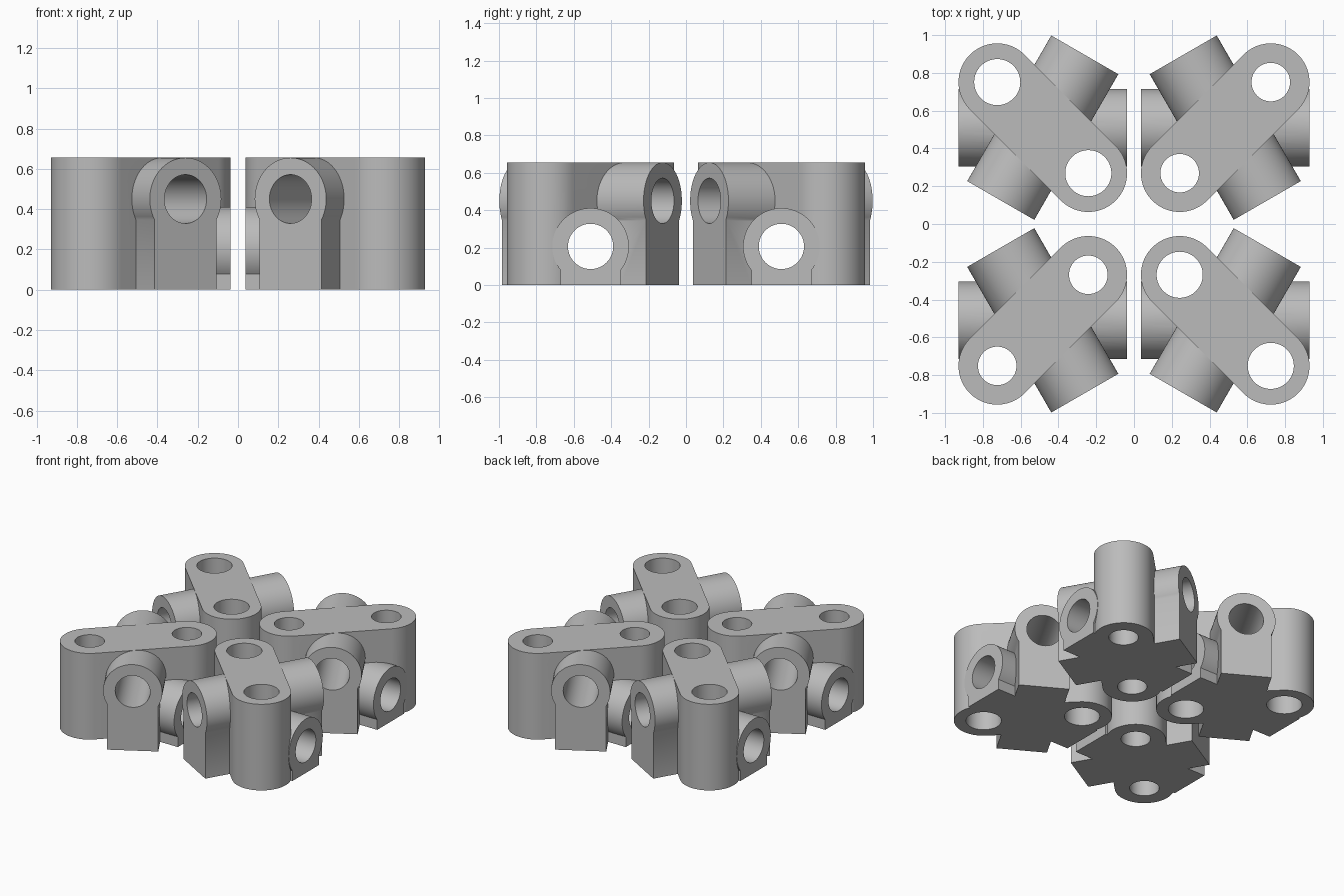
import bpy, bmesh
from math import pi, cos, sin, acos, radians
from mathutils import Matrix, Vector

cube = bpy.data.objects.get("Cube")
if cube:
    bpy.data.objects.remove(cube)

grey = bpy.data.materials.new("plain_grey")
grey.use_nodes = True
colour = (0.5, 0.5, 0.5, 1)
grey.diffuse_color = colour
grey.node_tree.nodes["Principled BSDF"].inputs["Base Color"].default_value = colour

HEIGHT = 0.656      # block height
R = 0.205           # outer radius of every rounded part
HALF = 0.445        # half length of the tubes
REACH = 0.341       # upright hole distance from the bracket centre
BORE = 0.121        # bore radius of the lying tubes
CENTRE = Vector((0.483, 0.51, 0))


def arc(r, cx, cy, start, end, n=48):
    step = (end - start) / n
    return [(cx + r * cos(start + i * step), cy + r * sin(start + i * step)) for i in range(n + 1)]


def prism(name, outline, matrix, low, high):
    """Extrude a closed 2D outline along local z and place it."""
    bm = bmesh.new()
    face = bm.faces.new([bm.verts.new((u, v, low)) for u, v in outline])
    moved = bmesh.ops.extrude_face_region(bm, geom=[face])["geom"]
    bmesh.ops.translate(bm, vec=(0, 0, high - low),
                        verts=[g for g in moved if isinstance(g, bmesh.types.BMVert)])
    bmesh.ops.transform(bm, matrix=matrix, verts=bm.verts)
    bmesh.ops.recalc_face_normals(bm, faces=bm.faces)
    mesh = bpy.data.meshes.new(name)
    bm.to_mesh(mesh)
    bm.free()
    mesh.materials.append(grey)
    obj = bpy.data.objects.new(name, mesh)
    bpy.context.collection.objects.link(obj)
    return obj


def lying(centre, angle, z):
    """Frame whose local z runs level along the angle and whose local y is up."""
    turn = Matrix.Rotation(angle, 4, "Z") @ Matrix.Rotation(pi / 2, 4, "Z") @ Matrix.Rotation(pi / 2, 4, "X")
    return Matrix.Translation(centre + Vector((0, 0, z))) @ turn


def footed_tube(name, centre, angle, z, foot):
    """Round tube standing on a narrower straight foot that reaches the ground."""
    dip = acos(foot / R)
    outline = arc(R, 0, 0, -dip, pi + dip) + [(-foot, -z), (foot, -z)]
    return prism(name, outline, lying(centre, angle, z), -HALF, HALF)


def circle(r):
    return arc(r, 0, 0, 0, 2 * pi, 64)[:-1]


def combine(target, tool, operation):
    mod = target.modifiers.new(operation.lower(), "BOOLEAN")
    mod.operation = operation
    mod.solver = "EXACT"
    mod.object = tool
    bpy.context.view_layer.objects.active = target
    bpy.ops.object.modifier_apply(modifier=mod.name)
    bpy.data.objects.remove(tool)


def bracket(name, sx, sy, hole):
    centre = Vector((CENTRE.x * sx, CENTRE.y * sy, 0))
    side = sx * sy
    slope = radians(45) * side
    # upright rounded block
    stadium = arc(R, REACH, 0, -pi / 2, pi / 2) + arc(R, -REACH, 0, pi / 2, 3 * pi / 2)
    upright = Matrix.Translation(centre) @ Matrix.Rotation(slope, 4, "Z")
    body = prism(name, stadium, upright, 0, HEIGHT)
    # low crosswise tube and high slanted tube
    tubes = [(0, 0.206, 0.16), (radians(120) * side, 0.45, 0.177)]
    for angle, z, foot in tubes:
        combine(body, footed_tube("tube", centre, angle, z, foot), "UNION")
    # bores along both tubes
    for angle, z, foot in tubes:
        combine(body, prism("bore", circle(BORE), lying(centre, angle, z), -1, 1), "DIFFERENCE")
    # two upright holes
    for end in (-REACH, REACH):
        place = upright @ Matrix.Translation((end, 0, 0))
        combine(body, prism("hole", circle(hole), place, -1, 1), "DIFFERENCE")
    # smooth rounds, sharp rims
    bpy.ops.object.select_all(action="DESELECT")
    body.select_set(True)
    bpy.context.view_layer.objects.active = body
    bpy.ops.object.shade_smooth_by_angle(angle=radians(30))


bracket("back_left_bracket", 1, 1, 0.102)
bracket("back_right_bracket", -1, 1, 0.122)
bracket("front_left_bracket", 1, -1, 0.122)
bracket("front_right_bracket", -1, -1, 0.102)
